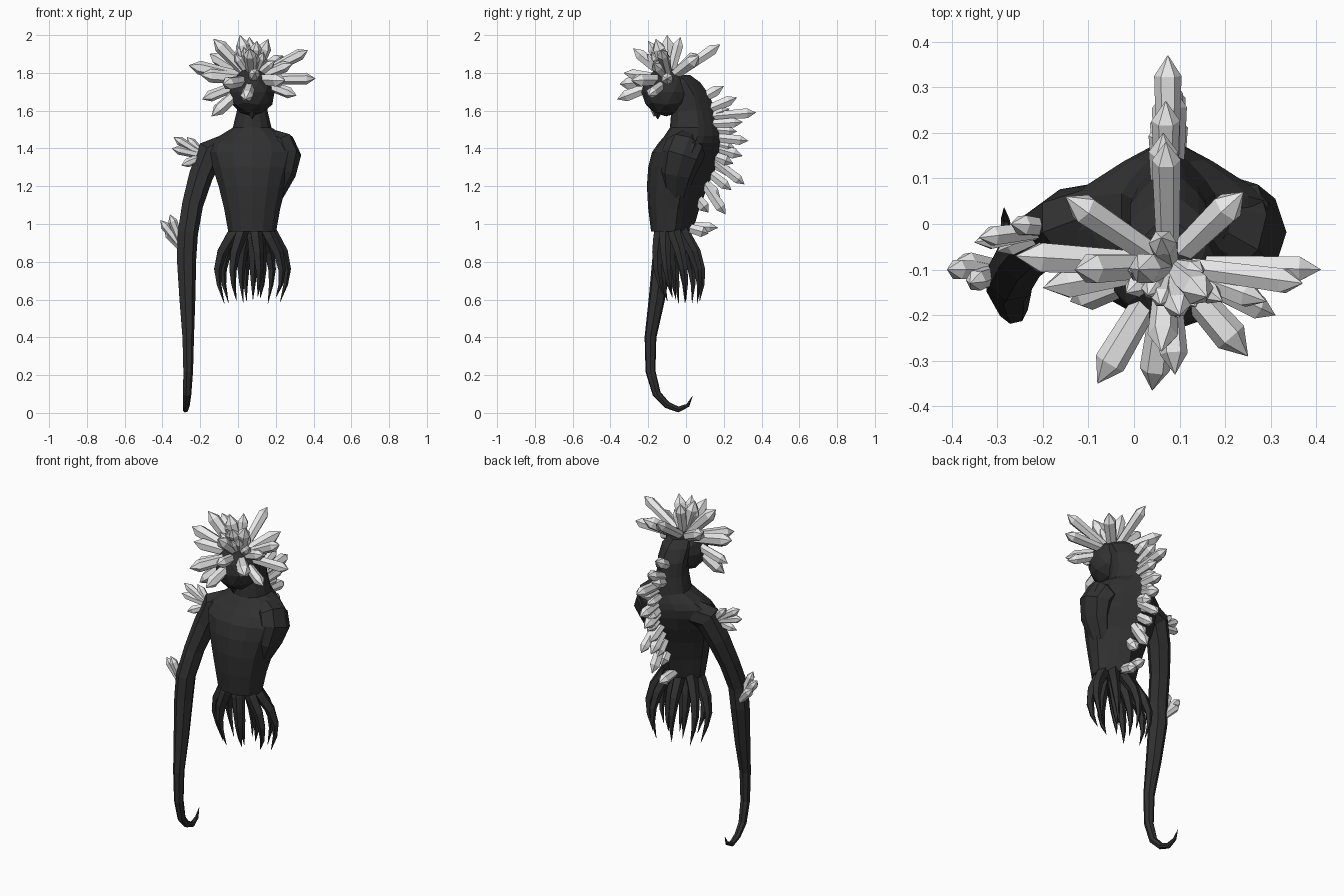
import bpy
import bmesh
import random
from math import cos, sin, pi
from mathutils import Vector, Matrix

cube = bpy.data.objects.get("Cube")
if cube:
    bpy.data.objects.remove(cube, do_unlink=True)

rng = random.Random(4)
MID = 0.075  # x of the body's own centre line


def make_material(name, value):
    mat = bpy.data.materials.new(name)
    mat.use_nodes = True
    colour = (value, value, value, 1)
    mat.diffuse_color = colour
    shader = mat.node_tree.nodes["Principled BSDF"]
    shader.inputs["Base Color"].default_value = colour
    shader.inputs["Roughness"].default_value = 0.8
    return mat


skin_mat = make_material("charcoal skin", 0.03)
crystal_mat = make_material("pale grey crystal", 0.8)


def finish(bm, name, mat):
    bmesh.ops.recalc_face_normals(bm, faces=bm.faces)
    mesh = bpy.data.meshes.new(name)
    bm.to_mesh(mesh)
    bm.free()
    mesh.materials.append(mat)
    obj = bpy.data.objects.new(name, mesh)
    bpy.context.collection.objects.link(obj)


def skin_rings(bm, rings):
    """Join successive rings of points with quads and cap both ends."""
    loops = [[bm.verts.new(p) for p in ring] for ring in rings]
    count = len(loops[0])
    for low, high in zip(loops, loops[1:]):
        for i in range(count):
            j = (i + 1) % count
            bm.faces.new((low[i], low[j], high[j], high[i]))
    bm.faces.new(loops[0][::-1])
    bm.faces.new(loops[-1])


def tube(bm, points, radii, sides=6, depth=1.0):
    """Tapered tube through the points; depth widens it front to back."""
    points = [Vector(p) for p in points]
    last = len(points) - 1
    whole = (points[-1] - points[0]).normalized()
    ref = Vector((0, 0, 1)) if abs(whole.x) > 0.8 else Vector((1, 0, 0))
    rings = []
    for i, (p, r) in enumerate(zip(points, radii)):
        t = (points[min(i + 1, last)] - points[max(i - 1, 0)]).normalized()
        u = (ref - t * ref.dot(t)).normalized()
        v = t.cross(u) * depth
        rings.append([p + r * (u * cos(k * 2 * pi / sides) + v * sin(k * 2 * pi / sides))
                      for k in range(sides)])
    skin_rings(bm, rings)


def crystal(bm, base, tip, r):
    """Six-sided shard with a pointed end."""
    base, tip = Vector(base), Vector(tip)
    length = (tip - base).length
    neck = 1 - min(0.3, 1.5 * r / length)
    tube(bm, [base, base.lerp(tip, neck), tip], [0.8 * r, r, 0.0006])


# Torso and neck: rounded chest, ridged back (z, half width, front y, back y)
profile = [
    (0.96, 0.13, -0.185, 0.035), (1.08, 0.152, -0.2, 0.07),
    (1.2, 0.182, -0.207, 0.115), (1.3, 0.215, -0.2, 0.16),
    (1.38, 0.24, -0.18, 0.185), (1.43, 0.225, -0.145, 0.19),
    (1.465, 0.18, -0.115, 0.188), (1.51, 0.105, -0.085, 0.178),
    (1.6, 0.083, -0.078, 0.155), (1.68, 0.085, -0.07, 0.125),
    (1.75, 0.085, -0.1, 0.075), (1.79, 0.065, -0.13, 0.02),
]
rings = []
for z, half, front, back in profile:
    side_y = front + 0.55 * (back - front)
    ring = []
    for k in range(14):
        a = 2 * pi * k / 14 + pi / 2
        c, s = cos(a), sin(a)
        if s > 0:
            y = side_y + (back - side_y) * (1 - abs(c)) ** 0.75
        else:
            y = side_y - (side_y - front) * abs(s) ** 0.7
        ring.append((MID + half * c, y, z))
    rings.append(ring)
bm = bmesh.new()
skin_rings(bm, rings)
finish(bm, "torso", skin_mat)

# Head with a small chin spur
bm = bmesh.new()
bmesh.ops.create_icosphere(bm, subdivisions=2, radius=1)
bmesh.ops.transform(bm, verts=bm.verts, matrix=Matrix.Translation((MID, -0.105, 1.7))
                    @ Matrix.Diagonal((0.125, 0.132, 0.13, 1)))
finish(bm, "head", skin_mat)
bm = bmesh.new()
tube(bm, [(MID, -0.15, 1.6), (MID, -0.15, 1.555)], [0.03, 0.002], 5)
finish(bm, "chin_spur", skin_mat)

# Armless left shoulder, tapering back into the ribs
bm = bmesh.new()
tube(bm, [(0.18, 0.015, 1.44), (0.225, 0.0, 1.41), (0.25, -0.02, 1.36),
          (0.235, -0.045, 1.27), (0.195, -0.055, 1.15)],
     [0.06, 0.085, 0.085, 0.072, 0.045], 8, 1.3)
finish(bm, "left_shoulder_stump", skin_mat)

# Long right arm ending in a hook (x, y, z, radius)
arm = [
    (-0.05, 0.02, 1.4, 0.08), (-0.15, 0, 1.37, 0.078), (-0.2, -0.025, 1.25, 0.066),
    (-0.243, -0.07, 1.1, 0.058), (-0.268, -0.115, 0.95, 0.056),
    (-0.275, -0.125, 0.82, 0.054), (-0.27, -0.155, 0.6, 0.044),
    (-0.265, -0.188, 0.4, 0.032), (-0.265, -0.188, 0.22, 0.027),
    (-0.27, -0.155, 0.1, 0.023), (-0.274, -0.1, 0.042, 0.019),
    (-0.278, -0.04, 0.018, 0.016), (-0.283, 0.01, 0.04, 0.01), (-0.285, 0.035, 0.09, 0.001),
]
bm = bmesh.new()
tube(bm, [p[:3] for p in arm], [p[3] for p in arm], 7)
finish(bm, "right_arm", skin_mat)

# Curved tendrils hanging under the waist: outer and inner circle
bm = bmesh.new()
for count, spread, phase in ((8, 1.0, 0.2), (3, 0.35, 0.6)):
    for k in range(count):
        a = 2 * pi * k / count + phase
        drop = rng.uniform(-0.015, 0.03)
        path = []
        for reach, mid_y, z in ((0.45, -0.075, 0.99), (0.66, -0.07, 0.93),
                                (0.94, -0.05, 0.85), (1.07, -0.035, 0.76),
                                (1.03, -0.025, 0.68), (0.86, -0.02, 0.59 + drop)):
            reach *= spread
            path.append((MID + 0.175 * reach * cos(a), mid_y + 0.11 * reach * sin(a), z))
        tube(bm, path, [0.036, 0.034, 0.029, 0.022, 0.013, 0.001], 5)
finish(bm, "waist_tendrils", skin_mat)

# Crown of crystals radiating from the head
crown_tips = [
    (0.41, -0.1, 1.77), (0.37, -0.13, 1.92), (0.31, -0.2, 1.68), (0.29, -0.17, 1.85),
    (0.25, -0.29, 1.76), (0.24, 0.07, 1.89), (0.16, -0.16, 1.98), (0.01, -0.1, 2.0),
    (0.06, -0.03, 1.99), (0.07, 0.18, 1.95), (-0.15, 0.06, 1.9), (-0.13, -0.1, 1.98),
    (-0.2, -0.14, 1.79), (-0.26, -0.07, 1.84), (-0.19, -0.13, 1.66), (-0.14, -0.17, 1.57),
    (-0.08, -0.35, 1.74), (0.04, -0.365, 1.66), (0.09, -0.33, 1.8), (0.06, -0.28, 1.93),
    (0.1, -0.2, 1.97),
]
heart = Vector((MID, -0.09, 1.765))
bm = bmesh.new()
for tip in crown_tips:
    crystal(bm, heart.lerp(Vector(tip), 0.15), tip, rng.uniform(0.029, 0.038))

# Shorter shards filling the top of the crown
for k in range(8):
    a = pi + pi * (k + 0.5) / 8
    rise = rng.uniform(0.5, 1.2)
    way = Vector((cos(a) * cos(rise), sin(a) * cos(rise), sin(rise)))
    crystal(bm, heart + 0.03 * way, heart + rng.uniform(0.16, 0.21) * way, 0.024)
finish(bm, "crown_crystals", crystal_mat)

# Crystals down the spine (tip y, tip z, root y, root z)
spine = [
    (0.2, 1.73, 0.06, 1.65), (0.27, 1.67, 0.1, 1.6), (0.37, 1.59, 0.12, 1.57),
    (0.3, 1.54, 0.13, 1.53), (0.27, 1.49, 0.13, 1.5), (0.33, 1.44, 0.13, 1.46),
    (0.3, 1.36, 0.13, 1.41), (0.26, 1.4, 0.14, 1.43), (0.31, 1.21, 0.13, 1.35),
    (0.26, 1.26, 0.12, 1.33), (0.21, 1.05, 0.08, 1.24), (0.18, 1.14, 0.08, 1.24),
    (0.24, 1.18, 0.1, 1.29), (0.23, 1.61, 0.11, 1.57), (0.25, 1.32, 0.12, 1.37),
    (0.12, 1.06, 0.04, 1.16), (0.17, 0.98, 0.02, 0.99), (0.12, 0.95, 0.01, 0.98),
]
bm = bmesh.new()
for tip_y, tip_z, root_y, root_z in spine:
    x = MID + rng.uniform(-0.012, 0.012)
    crystal(bm, (x, root_y, root_z), (x, tip_y, tip_z), rng.uniform(0.028, 0.034))
finish(bm, "spine_crystals", crystal_mat)

# Small clusters on the right shoulder and elbow
clusters = {
    "shoulder_crystals": ((-0.18, -0.01, 1.36), [
        (-0.34, -0.03, 1.46), (-0.35, -0.04, 1.4), (-0.3, -0.06, 1.31), (-0.27, 0.0, 1.46)]),
    "elbow_crystals": ((-0.285, -0.1, 0.86), [
        (-0.41, -0.1, 1.02), (-0.36, -0.13, 1.05), (-0.39, -0.08, 0.97)]),
}
for name, (root, tips) in clusters.items():
    bm = bmesh.new()
    for tip in tips:
        crystal(bm, root, tip, 0.024)
    finish(bm, name, crystal_mat)
